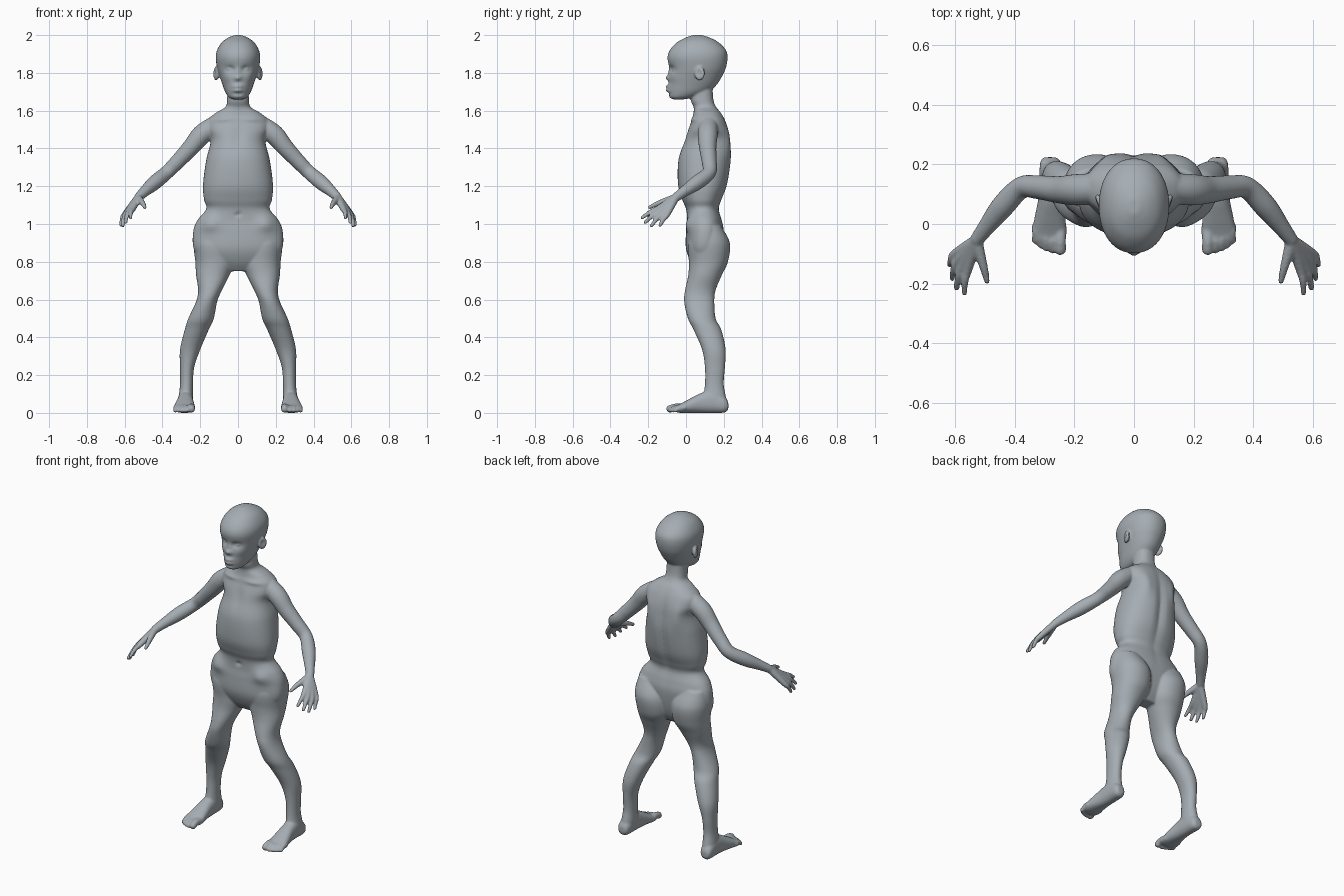
import bpy
import bmesh
import math
from mathutils import Vector, Matrix

default_cube = bpy.data.objects.get("Cube")
if default_cube:
    bpy.data.objects.remove(default_cube, do_unlink=True)

bm = bmesh.new()


def spline(rows, steps):
    """Catmull-Rom interpolation through rows of numbers."""
    rows = [Vector(r) for r in rows]
    result = []
    for i in range(len(rows) - 1):
        before, start = rows[max(i - 1, 0)], rows[i]
        end, after = rows[i + 1], rows[min(i + 2, len(rows) - 1)]
        for k in range(steps):
            t = k / steps
            result.append(0.5 * (2 * start + (end - before) * t
                          + (2 * before - 5 * start + 4 * end - after) * t * t
                          + (3 * start - before - 3 * end + after) * t ** 3))
    return result + [rows[-1]]


def skin(rings):
    """Closed surface through a list of point rings."""
    loops = [[bm.verts.new(p) for p in ring] for ring in rings]
    count = len(loops[0])
    for low, high in zip(loops, loops[1:]):
        for i in range(count):
            j = (i + 1) % count
            bm.faces.new((low[i], low[j], high[j], high[i]))
    bm.faces.new(loops[0][::-1])
    bm.faces.new(loops[-1])
    return [v for loop in loops for v in loop]


def loft(rows, along="z", side=1, power=2.3, segments=64):
    """Rows hold position, x range and the range of the remaining axis."""
    rings = []
    for pos, x0, x1, b0, b1 in spline(rows, 8):
        ring = []
        for i in range(segments):
            a = math.tau * i / segments
            c, s = math.cos(a), math.sin(a)
            x = (x0 + x1) / 2 + (x1 - x0) / 2 * math.copysign(abs(c) ** (2 / power), c)
            b = (b0 + b1) / 2 + (b1 - b0) / 2 * math.copysign(abs(s) ** (2 / power), s)
            ring.append((side * x, b, pos) if along == "z" else (side * x, pos, b))
        rings.append(ring)
    return skin(rings)


def ball(centre, size, turn=0.0):
    matrix = (Matrix.Translation(centre) @ Matrix.Rotation(turn, 4, "Z")
              @ Matrix.Diagonal((*size, 1)))
    return bmesh.ops.create_uvsphere(bm, u_segments=24, v_segments=16,
                                     radius=1, matrix=matrix)["verts"]


def tube(points, side=1, segments=20):
    """Round limb along x, y, z, radius points, with rounded ends."""
    path = spline([(side * x, y, z, r) for x, y, z, r in points], 6)
    centres = [p.to_3d() for p in path]
    rings = []
    for i, p in enumerate(path):
        tangent = centres[min(i + 1, len(path) - 1)] - centres[max(i - 1, 0)]
        u = tangent.orthogonal().normalized() if i == 0 else u
        u = (u - tangent * u.dot(tangent) / tangent.length_squared).normalized()
        v = tangent.normalized().cross(u)
        rings.append([centres[i] + p[3] * (u * math.cos(math.tau * k / segments)
                      + v * math.sin(math.tau * k / segments)) for k in range(segments)])
    skin(rings)
    for p in (path[0], path[-1]):
        ball(p.to_3d(), (p[3],) * 3)


def push(verts, centre, size, offset, both=False):
    """Soft dent or swelling; both repeats it on the other side."""
    for side in ((1, -1) if both else (1,)):
        mid = Vector((side * centre[0], *centre[1:]))
        move = Vector((side * offset[0], *offset[1:]))
        for v in verts:
            d = v.co - mid
            v.co += move * math.exp(-sum((d[i] / size[i]) ** 2 for i in range(3)))


# Neck, rib cage, belly and pelvis: height, half width, front, back
TORSO = [(.75, .1, .06, .14), (.8, .19, .025, .17), (.87, .235, 0, .19),
         (.96, .237, 0, .2), (1.02, .215, .005, .19), (1.08, .168, 0, .175),
         (1.13, .18, -.02, .19), (1.21, .185, -.042, .22), (1.34, .168, -.04, .24),
         (1.44, .145, -.01, .235), (1.5, .165, .01, .225), (1.55, .16, .03, .208),
         (1.59, .115, .04, .185), (1.62, .066, .04, .16), (1.66, .058, .025, .145),
         (1.75, .055, .03, .14)]
torso = loft([(z, -w, w, f, b) for z, w, f, b in TORSO])
push(torso, (0, .23, 1.3), (.025, .1, .22), (0, -.014, 0))
push(torso, (.1, .22, 1.44), (.04, .08, .07), (0, .016, 0), True)
push(torso, (.15, .02, 1), (.05, .08, .04), (0, -.02, 0), True)
push(torso, (0, 0, 1.05), (.015, .05, .012), (0, .01, 0))
push(torso, (0, 0, 1.46), (.03, .06, .07), (0, .008, 0))
push(torso, (.09, .03, 1.555), (.06, .05, .012), (0, -.01, 0), True)

# Head: height, half width, front, back
HEAD = [(1.66, .03, -.07, -.01), (1.672, .05, -.088, .05), (1.7, .068, -.092, .12),
        (1.74, .083, -.091, .165), (1.79, .1, -.089, .195), (1.83, .111, -.089, .212),
        (1.88, .118, -.098, .22), (1.92, .111, -.086, .212), (1.96, .087, -.05, .175),
        (1.985, .055, -.005, .13), (2, .018, .035, .085)]
head = loft([(z, -w, w, f, b) for z, w, f, b in HEAD], power=2.15, segments=96)
push(head, (.042, -.08, 1.82), (.026, .05, .016), (0, .016, 0), True)
push(head, (0, -.09, 1.805), (.012, .05, .025), (0, -.007, 0))
push(head, (0, -.09, 1.773), (.021, .05, .013), (0, -.019, 0))
push(head, (.06, -.06, 1.775), (.025, .05, .02), (0, -.005, 0), True)
for lip_height in (1.728, 1.707):
    push(head, (0, -.09, lip_height), (.027, .05, .009), (0, -.017, 0))
push(head, (0, -.09, 1.69), (.03, .05, .006), (0, .005, 0))

# Paired parts
LEG = [(.99, .07, .22, .05, .185), (.9, .018, .236, .01, .232), (.8, .016, .226, .015, .222),
       (.73, .045, .222, .012, .19), (.65, .085, .211, -.005, .157), (.59, .11, .222, -.01, .15),
       (.5, .128, .263, .01, .157), (.44, .155, .282, .04, .187), (.335, .2, .307, .085, .21),
       (.24, .232, .307, .1, .206), (.15, .238, .307, .1, .2), (.07, .238, .315, .09, .213),
       (.03, .25, .305, .1, .2)]
FOOT = [(.224, .262, .302, .02, .055), (.205, .245, .315, .002, .085),
        (.14, .238, .318, 0, .12), (.08, .236, .322, 0, .105), (.02, .23, .334, 0, .075),
        (-.03, .226, .342, 0, .048), (-.06, .235, .335, .006, .035)]
ARM = [(.11, .12, 1.53, .05), (.19, .115, 1.475, .053), (.25, .115, 1.405, .046),
       (.32, .123, 1.33, .04), (.378, .122, 1.272, .037), (.44, .06, 1.22, .039),
       (.495, -.01, 1.172, .029), (.525, -.05, 1.143, .024)]
# Knuckle and tip of each finger
FINGERS = [((.557, -.15, 1.08), (.569, -.232, 1.033)), ((.575, -.142, 1.068), (.595, -.216, 1.008)),
           ((.59, -.124, 1.058), (.61, -.183, .99)), ((.6, -.1, 1.05), (.618, -.137, .993))]
# Centre, tip and radius of each toe
TOES = [(.247, -.085, .021), (.274, -.087, .013), (.295, -.08, .013),
        (.314, -.07, .0125), (.331, -.056, .0125)]

for side in (1, -1):
    loft(LEG, side=side, power=2.1, segments=40)
    loft(FOOT, along="y", side=side, segments=40)
    tube(ARM, side)
    wrist = Vector((.528, -.055, 1.14))
    for knuckle, tip in FINGERS:
        base, end = Vector(knuckle), Vector(tip)
        bend = base.lerp(end, .5) + Vector((.004, 0, .005))
        tube([(*wrist, .021), (*base, .016), (*bend, .0125), (*end, .0095)], side)
    tube([(*wrist, .02), (.517, -.1, 1.125, .018), (.503, -.15, 1.108, .014),
          (.493, -.192, 1.088, .01)], side)
    for x, y, r in TOES:
        tube([(x, -.01, .026, r), (x, y + .03, .031, r * .9), (x, y, r, r * .95)], side)
    # Eyeball and cupped ear
    ball((side * .042, -.051, 1.82), (.021, .021, .014))
    ear = ball((side * .116, .072, 1.797), (.014, .029, .037), -side * .35)
    push(ear, (side * .132, .068, 1.8), (.03, .014, .019), (-side * .013, 0, 0))

bmesh.ops.recalc_face_normals(bm, faces=bm.faces[:])
mesh = bpy.data.meshes.new("body")
bm.to_mesh(mesh)
bm.free()
body = bpy.data.objects.new("body", mesh)
bpy.context.collection.objects.link(body)

# Fuse the parts into one soft skin
remesh = body.modifiers.new("fuse_parts", "REMESH")
remesh.mode = "VOXEL"
remesh.voxel_size = 0.0058
remesh.use_smooth_shade = True
soften = body.modifiers.new("soften_joins", "SMOOTH")
soften.factor = 0.5
soften.iterations = 5

skin_colour = (.38, .42, .45, 1)
material = bpy.data.materials.new("grey_skin")
material.use_nodes = True
material.diffuse_color = skin_colour
material.node_tree.nodes["Principled BSDF"].inputs["Base Color"].default_value = skin_colour
mesh.materials.append(material)
